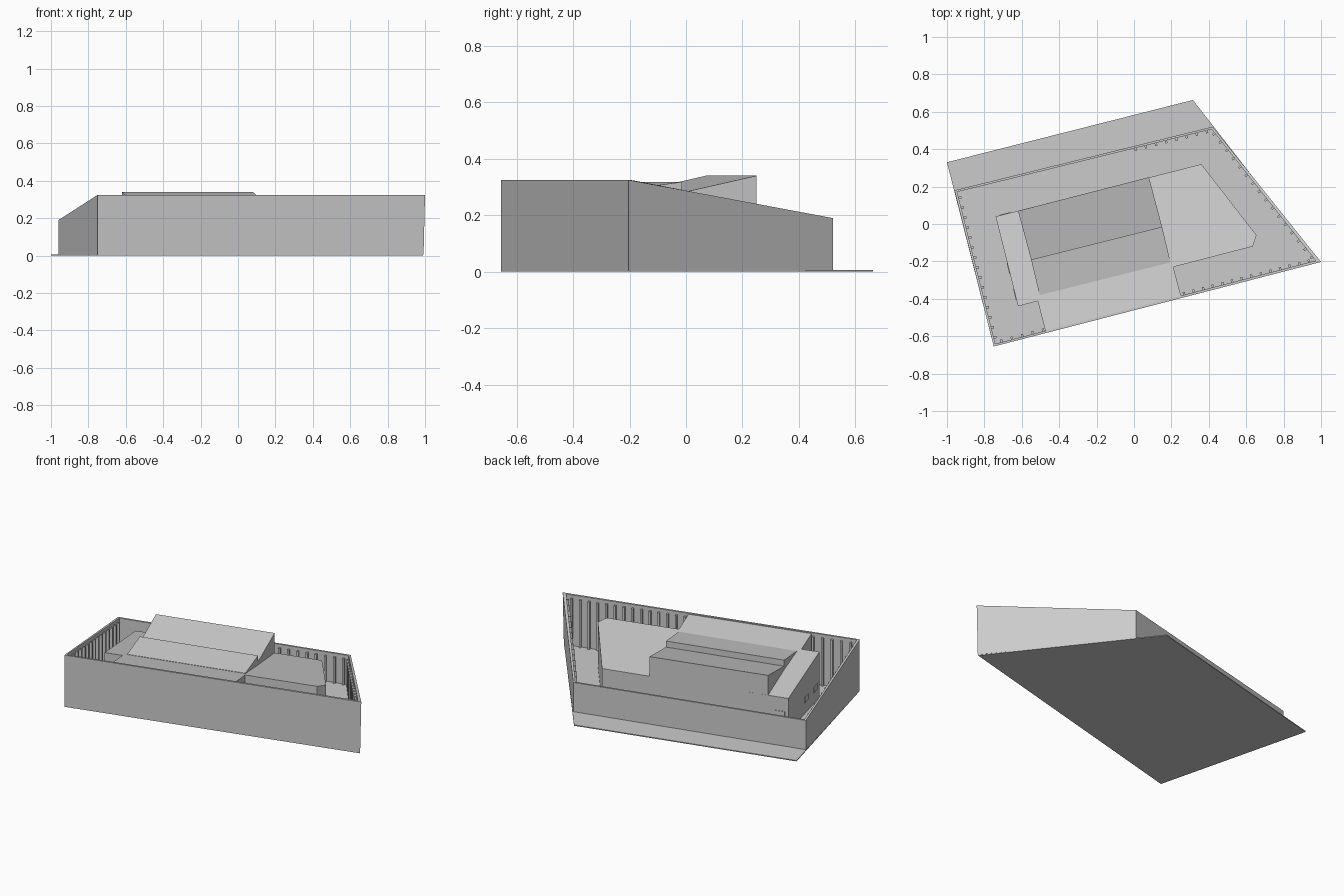
import bpy, bmesh, math
from mathutils import Vector

if "Cube" in bpy.data.objects:
    bpy.data.objects.remove(bpy.data.objects["Cube"])

# Plan corners of the excavation: front left, front right, back right, back left
FL, FR, BR, BL = Vector((-.75, -.655)), Vector((.992, -.203)), Vector((.42, .52)), Vector((-.96, .18))
RING = [FL, FR, BR, BL]
TOPS = [.325, .325, .19, .19]
AX = (FR - FL).normalized()
BACK = Vector((-AX.y, AX.x))
T = .012


def slope(p):
    # sloping grade: high at the front wall, low at the back wall
    return .323 - .157 * (Vector(p[:2]) - FL).dot(BACK)


def mesh_object(name, verts, faces):
    me = bpy.data.meshes.new(name)
    bm = bmesh.new()
    vs = [bm.verts.new(v) for v in verts]
    for f in faces:
        bm.faces.new([vs[i] for i in f])
    bmesh.ops.recalc_face_normals(bm, faces=bm.faces)
    bm.to_mesh(me)
    bm.free()
    ob = bpy.data.objects.new(name, me)
    bpy.context.collection.objects.link(ob)
    return ob


def prism(name, plan, low, high):
    # vertical prism, bottom and top heights given per corner
    n = len(plan)
    verts = [(p[0], p[1], z) for p, z in zip(plan, low)] + [(p[0], p[1], z) for p, z in zip(plan, high)]
    faces = [list(range(n)), list(range(n, 2 * n))]
    faces += [(i, (i + 1) % n, (i + 1) % n + n, i + n) for i in range(n)]
    return mesh_object(name, verts, faces)


def inset(i, d):
    # mitred inward offset of a ring corner
    e0 = (RING[i] - RING[i - 1]).normalized()
    e1 = (RING[(i + 1) % 4] - RING[i]).normalized()
    n0, n1 = Vector((-e0.y, e0.x)), Vector((-e1.y, e1.x))
    return RING[i] + (n0 + n1) * (d / (1 + n0.dot(n1)))


# Ground slab, reaching out behind the back wall
site = [(-1, .33), (.315, .663), (.99, -.203), (-.75, -.655)]
prism("ground_slab", site, [0] * 4, [.006] * 4)

# Retaining walls as one ring; the front right corner leans out slightly
verts = []
for i in range(4):
    o, n = RING[i], inset(i, T)
    lean = .008 if i == 1 else 0
    verts += [(o.x, o.y, .005), (o.x + lean, o.y, TOPS[i]), (n.x, n.y, TOPS[i]), (n.x, n.y, .005)]
faces = []
for i in range(4):
    a, b = 4 * i, 4 * ((i + 1) % 4)
    faces += [(a + k, b + k, b + (k + 1) % 4, a + (k + 1) % 4) for k in range(4)]
mesh_object("retaining_wall", verts, faces)

# Podium with a top that follows the grade and meets the front wall
podium = [(-.74, .04), (-.62, -.44), (-.515, -.412), (-.472, -.578), (.252, -.388),
          (.21, -.23), (.635, -.12), (.655, -.06), (.36, .32)]
prism("podium", podium, [.005] * len(podium), [slope(p) - .002 for p in podium])

# Two sawtooth roofs, each rising towards the back
rear = [(-.62, .07), (-.55, -.19), (.15, -.015), (.08, .25)]
prism("rear_roof", rear, [slope(p) - .03 for p in rear], [.34, .28, .28, .34])
front = [(-.55, -.19), (-.505, -.38), (.195, -.205), (.15, -.015)]
prism("front_roof", front, [slope(p) - .03 for p in front],
      [.318, slope(front[1]), slope(front[2]), .318])


def box_on(name, c, along, normal, w, d, z0, z1):
    # upright box against a wall
    a, n = along * (w / 2), normal * d
    plan = [c - a, c + a, c + a + n, c - a + n]
    prism(name, plan, [z0] * 4, [z1] * 4)


# Posts lining the inside of the walls: (corner index, start, end) along each side
for side, u0, u1 in [(0, .02, .15), (0, .59, .98), (1, .03, .97), (2, .02, .3), (3, .04, .96)]:
    p, q = inset(side, T), inset((side + 1) % 4, T)
    e = (q - p).normalized()
    n = Vector((-e.y, e.x))
    count = max(2, round((u1 - u0) * (q - p).length / .055))
    for k in range(count + 1):
        u = u0 + (u1 - u0) * k / count
        top = TOPS[side] * (1 - u) + TOPS[(side + 1) % 4] * u
        box_on("wall_post", p.lerp(q, u) - n * .002, e, n, .012, .017, .005, top - .02)

# Small windows low on the podium's left and back faces
a, b, c = Vector(podium[0]), Vector(podium[1]), Vector(podium[8])
for p, q, u, z in [(a, b, .58, .075), (a, b, .87, .075), (c, a, .955, .095)]:
    e = (q - p).normalized()
    box_on("window", p.lerp(q, u), e, Vector((e.y, -e.x)), .06, .003, z, z + .035)
